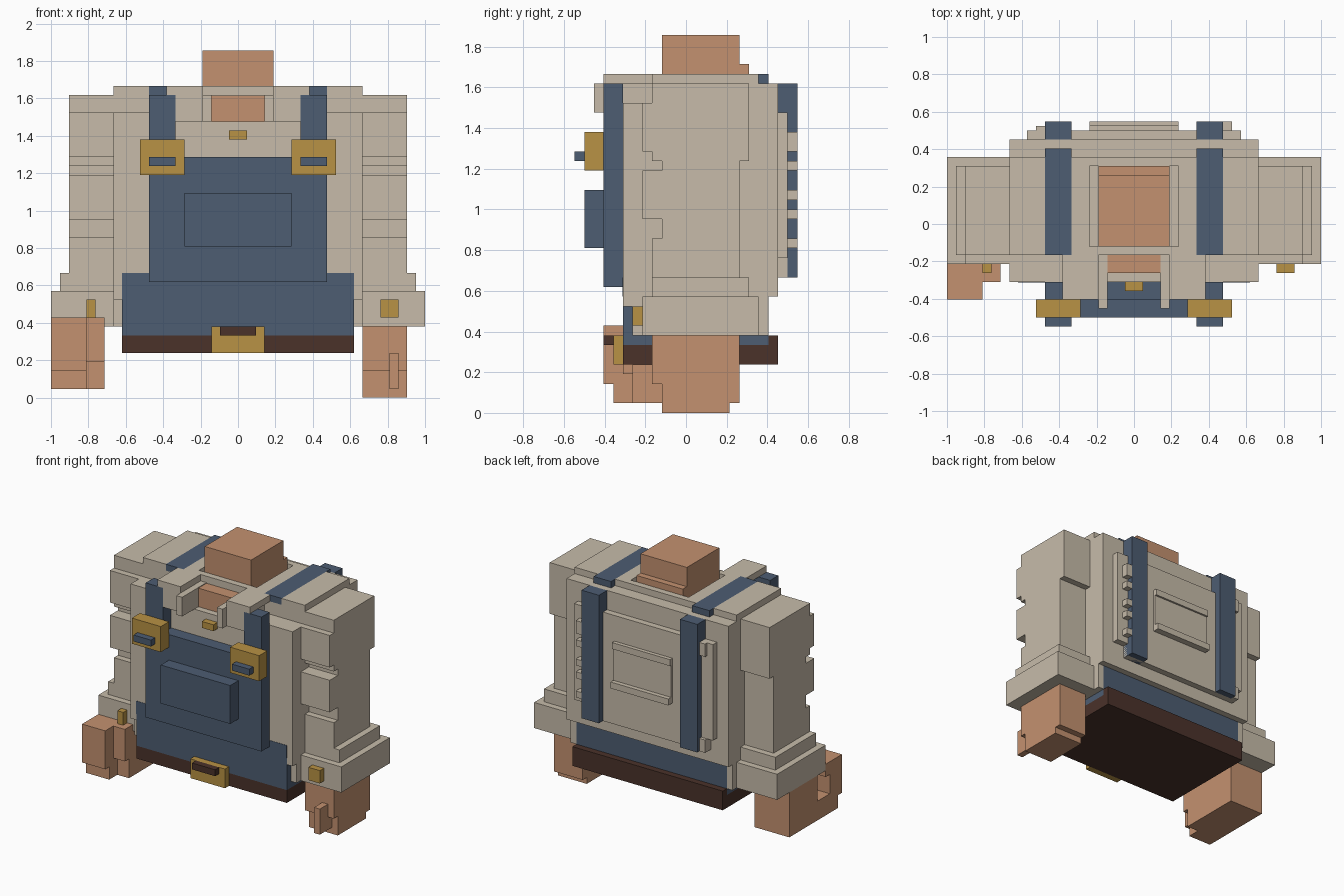
import bpy
import bmesh

default = bpy.data.objects.get("Cube")
if default:
    bpy.data.objects.remove(default, do_unlink=True)

UNIT = 1 / 21          # one block of the building grid
DEPTH_CENTRE = 11.5    # grid line lying on y = 0


def make_material(name, colour):
    material = bpy.data.materials.new(name)
    material.use_nodes = True
    rgba = (*colour, 1)
    material.diffuse_color = rgba
    shader = next(n for n in material.node_tree.nodes if n.type == 'BSDF_PRINCIPLED')
    shader.inputs["Base Color"].default_value = rgba
    return material


cloth = make_material("beige cloth", (.57, .5, .4))
denim = make_material("navy denim", (.074, .109, .168))
skin = make_material("tan skin", (.55, .285, .162))
brass = make_material("brass", (.48, .287, .058))
leather = make_material("dark leather", (.069, .032, .023))


def add_box(mesh, x, y, z):
    """Add one block given its grid ranges."""
    corners = bmesh.ops.create_cube(mesh, size=1)["verts"]
    for corner in corners:
        point = corner.co
        point.x = (x[0] if point.x < 0 else x[1]) * UNIT
        point.y = ((y[0] if point.y < 0 else y[1]) - DEPTH_CENTRE) * UNIT
        point.z = (z[0] if point.z < 0 else z[1]) * UNIT


def part(name, material, *boxes):
    """Make one object out of several blocks."""
    mesh = bmesh.new()
    for x, y, z in boxes:
        add_box(mesh, x, y, z)
    data = bpy.data.meshes.new(name)
    mesh.to_mesh(data)
    mesh.free()
    data.materials.append(material)
    item = bpy.data.objects.new(name, data)
    bpy.context.collection.objects.link(item)
    return item


def pair(name, material, *boxes):
    """Make a part on the left and its mirror image on the right."""
    part("left_" + name, material, *boxes)
    flipped = [((-x[1], -x[0]), y, z) for x, y, z in boxes]
    part("right_" + name, material, *flipped)


# Shirt body, with a stepped top around the neck
part("shirt_body", cloth,
     ((-14, 14), (8, 19), (14, 34)),
     ((-14, 14), (19, 21), (12, 34)),
     ((-13, 13), (5, 8), (14, 31)),
     ((-6, 6), (8, 9), (34, 35)),
     ((-6, 6), (18, 19), (34, 35)))
pair("shirt_side", cloth,
     ((13, 14), (5, 8), (11, 32)),
     ((13, 14), (6, 20), (8, 14)),
     ((7, 13), (5, 8), (31, 32)))
pair("shoulder", cloth,
     ((5, 7), (8, 19), (34, 35)),
     ((10, 14), (8, 19), (34, 35)))
pair("collar_flap", cloth,
     ((3, 7), (3, 8), (31, 34)),
     ((4, 8), (3, 8), (34, 35)))
pair("collar_tip", cloth, ((3, 4), (2, 3), (31, 34)))

# Back panel with its pocket and side creases
part("back_panel", cloth, ((-12, 12), (21, 22), (16, 31)),
     ((-10, 10), (21, 22), (14, 16)))
part("back_pocket", cloth,
     ((-5, 5), (22, 22.3), (21, 27)),
     ((-5, 5), (22, 23), (20, 21)),
     ((-5, 5), (22, 22.6), (26, 27)))
for low, high in ((17, 18), (20, 21), (22, 23), (25, 26), (27, 29)):
    part("back_crease", cloth, ((10, 11), (22, 23), (low, high)))
for low, high in ((14, 16), (29, 31)):
    part("back_tab", cloth, ((-11, -10), (21, 22.5), (low, high)))

# Sleeves with creased fronts, and layered cuffs
pair("sleeve", cloth,
     ((14, 19), (9, 17), (14, 34)),
     ((14, 19), (17, 18), (26, 34)),
     ((14, 19), (8, 9), (32, 34)),
     ((14, 19), (7, 9), (27, 32)),
     ((14, 19), (8, 9), (26, 27)),
     ((14, 19), (7, 9), (20, 25)),
     ((14, 19), (8, 9), (14, 18)))
pair("cuff", cloth,
     ((14, 21), (7, 19), (8, 12)),
     ((14, 20), (8, 18), (12, 14)))
part("left_cuff_button", brass, ((16, 18), (6, 7), (9, 11)))
part("right_cuff_button", brass, ((-17, -16), (6, 7), (9, 11)))

# Overalls: trousers, bib, pocket and straps
part("trousers", denim,
     ((-13, 13), (5, 20), (7, 12)),
     ((-13, 13), (4.95, 8), (12, 14)))
part("bib", denim, ((-10, 10), (3, 5), (13, 27)))
part("bib_pocket", denim, ((-6, 6), (1, 3), (17, 23)))
pair("front_strap", denim, ((7, 10), (3, 5), (27, 34)))
pair("shoulder_strap", denim,
     ((7, 10), (8, 19), (34, 35)),
     ((7, 10), (19, 20), (34, 35)))
pair("back_strap", denim, ((7, 10), (21, 23), (14, 34)))
pair("strap_buckle", brass, ((6, 11), (1, 3), (25, 29)))
pair("buckle_prong", denim, ((7, 10), (0, 1), (26, 27)))
part("shirt_button", brass, ((-1, 1), (4, 5), (29, 30)))

# Belt
part("belt", leather,
     ((-13, 13), (5, 21), (5, 7)),
     ((-13, 13), (20, 21), (7, 8)))
part("belt_buckle", brass, ((-3, 3), (4, 5), (5, 8)))
part("belt_tongue", leather, ((-2, 2), (3, 4), (7, 8)))

# Head stub and neck
part("head", skin, ((-4, 4), (9, 17), (33, 39)),
     ((-4, 4), (17, 18), (33, 36)))
part("throat", skin, ((-4, 4), (6, 8), (31, 33.9)))

# Open hand
part("left_hand", skin,
     ((14, 19), (9, 17), (1, 8)),
     ((14, 19), (9, 16), (0, 1)),
     ((14, 19), (8, 9), (3, 8)))
part("left_thumb", skin, ((17, 18), (6, 9), (1, 5)))

# Gripping hand with a hollow fist
part("right_hand", skin,
     ((-21, -15), (9, 16), (1, 8)),
     ((-21, -15), (6, 9), (1, 4)),
     ((-17, -15), (5, 9), (4, 8)))
part("right_fingers", skin,
     ((-21, -17), (3, 6), (3, 9)),
     ((-21, -17), (4, 6), (1, 3)),
     ((-21, -17), (6, 7), (7, 9)),
     ((-17, -15), (5, 7), (4, 9)))
